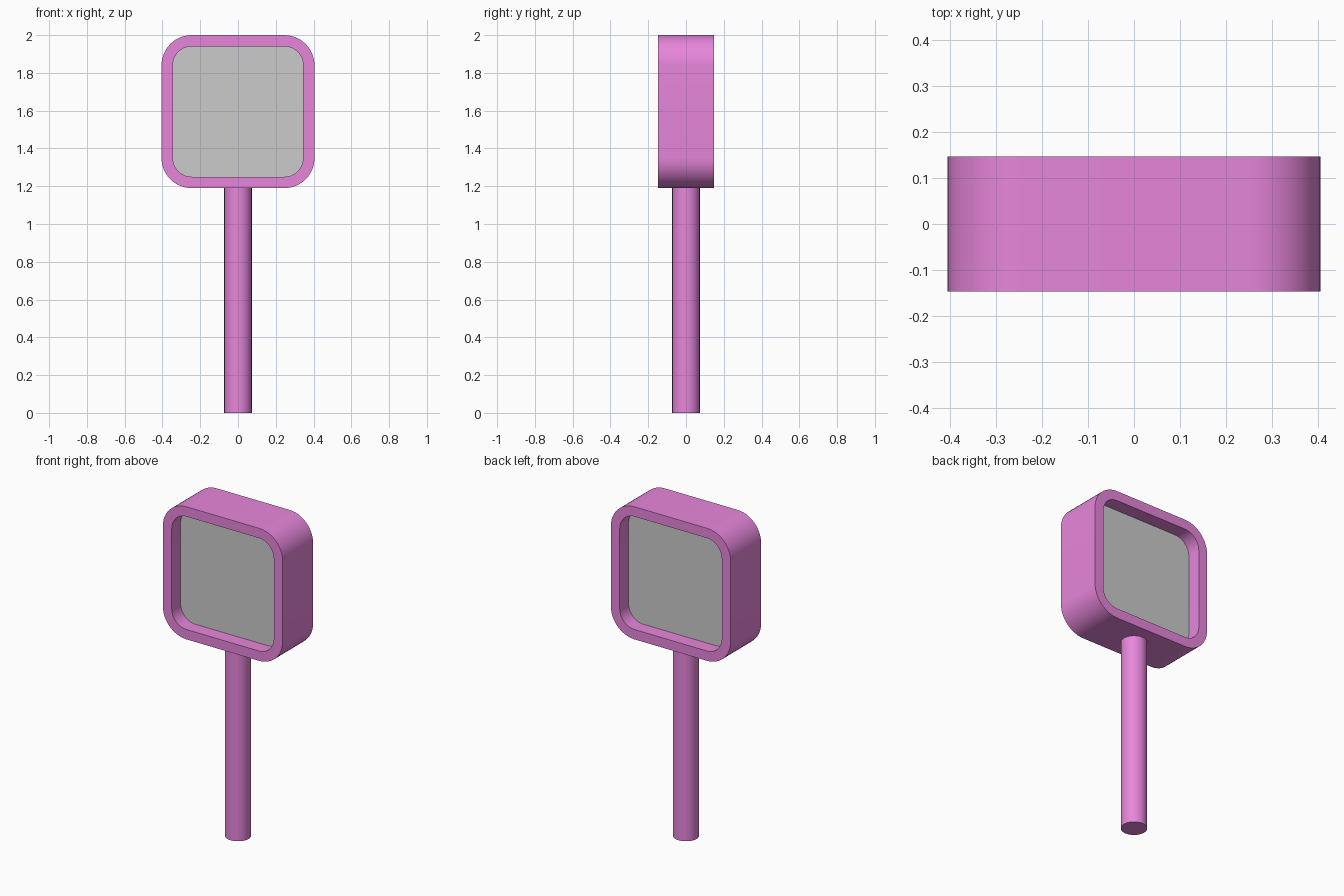
import bpy, bmesh
from math import sin, cos, pi

if "Cube" in bpy.data.objects:
    bpy.data.objects.remove(bpy.data.objects["Cube"])

CZ = 1.595   # centre height of the square head


def material(name, rgb):
    m = bpy.data.materials.new(name)
    m.diffuse_color = (*rgb, 1)
    m.use_nodes = True
    m.node_tree.nodes["Principled BSDF"].inputs["Base Color"].default_value = m.diffuse_color
    return m


def rounded_square(half, radius, steps=12):
    """Outline in x/z of a rounded square centred on the head."""
    pts = []
    c = half - radius
    for i, (sx, sz) in enumerate([(1, 1), (-1, 1), (-1, -1), (1, -1)]):
        for k in range(steps + 1):
            a = (i + k / steps) * pi / 2
            pts.append((sx * c + radius * cos(a), CZ + sz * c + radius * sin(a)))
    return pts


def finish(name, bm, mat=None):
    bmesh.ops.recalc_face_normals(bm, faces=bm.faces)
    me = bpy.data.meshes.new(name)
    bm.to_mesh(me)
    bm.free()
    ob = bpy.data.objects.new(name, me)
    bpy.context.collection.objects.link(ob)
    if mat:
        me.materials.append(mat)
    bpy.ops.object.select_all(action='DESELECT')
    ob.select_set(True)
    bpy.context.view_layer.objects.active = ob
    bpy.ops.object.shade_smooth_by_angle(angle=0.6)
    return ob


magenta = material("magenta", (0.8, 0.24, 0.71))

# Head frame: four rounded-square loops bridged into a closed ring
bm = bmesh.new()
outer, inner = rounded_square(0.405, 0.16), rounded_square(0.345, 0.10)
loops = [[bm.verts.new((x, y, z)) for x, z in pts]
         for pts, y in [(outer, -0.147), (outer, 0.147), (inner, 0.147), (inner, -0.147)]]
for j in range(4):
    a, b = loops[j], loops[(j + 1) % 4]
    for i in range(len(a)):
        n = (i + 1) % len(a)
        bm.faces.new((a[i], a[n], b[n], b[i]))
finish("head_frame", bm, magenta)

# Grey panel recessed on both sides of the frame
bm = bmesh.new()
face = bm.faces.new([bm.verts.new((x, -0.062, z)) for x, z in rounded_square(0.345, 0.10)])
ext = bmesh.ops.extrude_face_region(bm, geom=[face], use_keep_orig=True)
bmesh.ops.translate(bm, vec=(0, 0.124, 0),
                    verts=[v for v in ext["geom"] if isinstance(v, bmesh.types.BMVert)])
finish("panel", bm)

# Round post
bm = bmesh.new()
bmesh.ops.create_cone(bm, cap_ends=True, segments=48, radius1=0.073, radius2=0.073, depth=1.2)
bmesh.ops.translate(bm, vec=(0, 0, 0.6), verts=bm.verts)
finish("post", bm, magenta)
